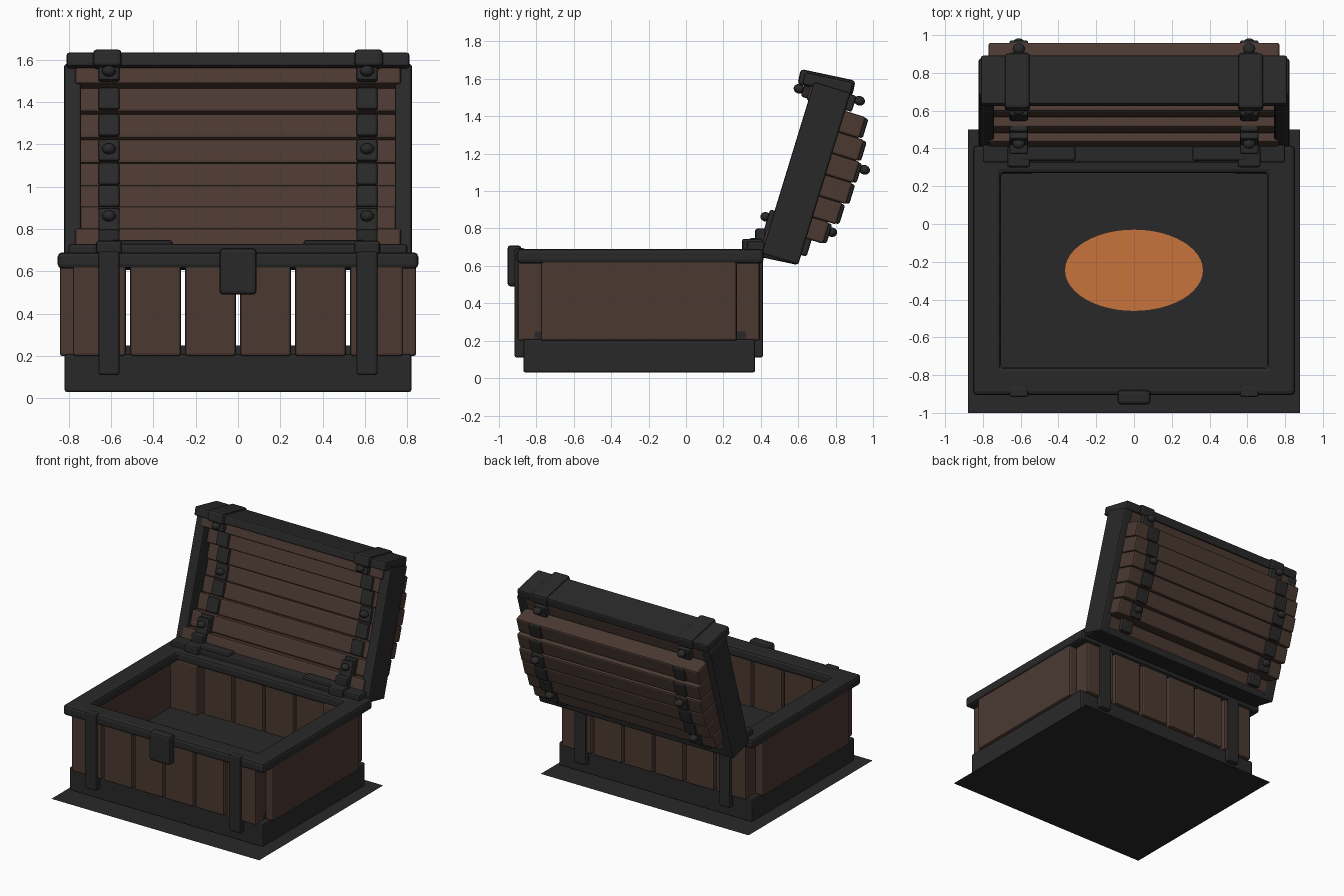
import bpy, bmesh, math
from mathutils import Matrix

if "Cube" in bpy.data.objects:
    bpy.data.objects.remove(bpy.data.objects["Cube"])


def material(name, rgb):
    m = bpy.data.materials.new(name)
    m.diffuse_color = (*rgb, 1)
    m.use_nodes = True
    m.node_tree.nodes["Principled BSDF"].inputs["Base Color"].default_value = m.diffuse_color
    return m


IRON = material("dark_iron", (0.022, 0.022, 0.022))
WOOD = material("brown_wood", (0.070, 0.041, 0.031))
GLOW = material("orange", (0.57, 0.17, 0.046))

# Lid space: y is depth away from the opening, z runs along the open lid
LID = Matrix.Translation((0, 0.405, 0.67)) @ Matrix.Rotation(math.radians(-17), 4, 'X')
WORLD = Matrix.Identity(4)


def finish(name, bm, mat, space=WORLD, bevel=0.0):
    bmesh.ops.recalc_face_normals(bm, faces=bm.faces)
    me = bpy.data.meshes.new(name)
    bm.to_mesh(me)
    bm.free()
    me.materials.append(mat)
    ob = bpy.data.objects.new(name, me)
    ob.matrix_world = space
    bpy.context.collection.objects.link(ob)
    if bevel:
        mod = ob.modifiers.new("bevel", 'BEVEL')
        mod.width = bevel
        mod.segments = 2
    return ob


def box(name, x, y, z, mat, space=WORLD, bevel=0.012, tilt=0.0):
    """Bevelled box from three (low, high) ranges."""
    bm = bmesh.new()
    bmesh.ops.create_cube(bm, size=1)
    bmesh.ops.scale(bm, vec=(x[1] - x[0], y[1] - y[0], z[1] - z[0]), verts=bm.verts)
    bmesh.ops.rotate(bm, matrix=Matrix.Rotation(tilt, 3, 'X'), verts=bm.verts)
    bmesh.ops.translate(bm, vec=((x[0] + x[1]) / 2, (y[0] + y[1]) / 2, (z[0] + z[1]) / 2), verts=bm.verts)
    return finish(name, bm, mat, space, bevel)


def pair(name, x, y, z, mat, **kw):
    """Box mirrored to both sides of x = 0."""
    box(name + "_right", x, y, z, mat, **kw)
    box(name + "_left", (-x[1], -x[0]), y, z, mat, **kw)


def frame(name, outer, inner, y_mid, z, mat, bevel):
    """Rectangular ring; outer and inner are (half x, half y)."""
    bm = bmesh.new()
    loops = []
    for (hx, hy), h in ((outer, z[0]), (outer, z[1]), (inner, z[1]), (inner, z[0])):
        loops.append([bm.verts.new((sx * hx, y_mid + sy * hy, h))
                      for sx, sy in ((-1, -1), (1, -1), (1, 1), (-1, 1))])
    for i in range(4):
        a, b = loops[i], loops[(i + 1) % 4]
        for j in range(4):
            k = (j + 1) % 4
            bm.faces.new((a[j], a[k], b[k], b[j]))
    finish(name, bm, mat, bevel=bevel)


def knob(name, x, v, u):
    bm = bmesh.new()
    bmesh.ops.create_uvsphere(bm, u_segments=16, v_segments=10, radius=0.03)
    bmesh.ops.scale(bm, vec=(1.1, 1, 0.85), verts=bm.verts)
    bmesh.ops.translate(bm, vec=(x, v, u), verts=bm.verts)
    for f in bm.faces:
        f.smooth = True
    finish(name, bm, IRON, LID)


# Ground sheet
bm = bmesh.new()
bmesh.ops.create_grid(bm, x_segments=1, y_segments=1, size=1,
                      matrix=Matrix.Translation((0, -0.25, 0)) @ Matrix.Diagonal((0.88, 0.75, 1, 1)))
finish("ground_sheet", bm, IRON)

# Base, inner floor and the orange disc lying on it
box("base", (-0.82, 0.82), (-0.87, 0.37), (0.03, 0.21), IRON)
box("inner_floor", (-0.78, 0.78), (-0.81, 0.32), (0.19, 0.25), IRON, bevel=0)
bm = bmesh.new()
bmesh.ops.create_circle(bm, cap_ends=True, segments=48, radius=1,
                        matrix=Matrix.Translation((0, -0.245, 0.256)) @ Matrix.Diagonal((0.365, 0.215, 1, 1)))
finish("floor_disc", bm, GLOW)

# Walls: upright planks with thin gaps front and back, side boards set in from the corners
for side, y, outer_y, strap_y in (("front", (-0.90, -0.80), (-0.90, -0.765), (-0.917, -0.86)),
                                  ("back", (0.31, 0.395), (0.265, 0.395), (0.36, 0.412))):
    for i in range(4):
        x = -0.51 + 0.26 * i
        box(f"{side}_plank_{i}", (x, x + 0.24), y, (0.2, 0.63), WOOD)
    pair(f"{side}_outer_plank", (0.53, 0.78), outer_y, (0.2, 0.63), WOOD)
    pair(f"{side}_strap", (0.56, 0.66), strap_y, (0.11, 0.695), IRON)
pair("side_board", (0.755, 0.842), (-0.775, 0.272), (0.2, 0.63), WOOD)

# Rim, latch and hinge bar
frame("rim", (0.852, 0.66), (0.705, 0.515), -0.245, (0.613, 0.69), IRON, 0.02)
box("latch", (-0.088, 0.088), (-0.955, -0.88), (0.49, 0.71), IRON, bevel=0.018)
box("hinge_bar", (-0.80, 0.80), (0.325, 0.42), (0.67, 0.73), IRON)
pair("hinge_plate", (0.31, 0.60), (0.335, 0.41), (0.68, 0.748), IRON)
pair("hinge_knuckle", (0.55, 0.67), (0.30, 0.41), (0.68, 0.745), IRON)
pair("hinge_block", (0.56, 0.66), (0.37, 0.43), (0.70, 0.80), IRON)

# Lid end panels, top cap and hinge-side plate
TILT = math.radians(5)
pair("lid_end", (0.742, 0.822), (0, 0.205), (-0.005, 0.955), IRON, space=LID)
box("lid_cap", (-0.81, 0.81), (-0.06, 0.205), (0.935, 1.003), IRON, LID, tilt=TILT)
box("lid_hinge_plate", (-0.815, 0.815), (0.0, 0.20), (-0.015, 0.045), IRON, LID, tilt=TILT)
pair("lid_cap_strap", (0.55, 0.685), (-0.085, 0.215), (0.93, 1.014), IRON, space=LID, bevel=0.018, tilt=TILT)

# Lid wall planks along the two long edges
box("lid_lower_wall", (-0.77, 0.77), (-0.012, 0.20), (0.04, 0.138), WOOD, LID)
box("lid_upper_wall", (-0.77, 0.77), (-0.012, 0.20), (0.852, 0.95), WOOD, LID)

# Stepped arch of lid planks, each wrapped by a strap segment
for i in range(6):
    u0 = 0.142 + 0.119 * i
    bend = (u0 + 0.06 - 0.53) ** 2
    inner, outer = 0.12 - 0.8 * bend, 0.36 - 0.55 * bend
    box(f"lid_plank_{i}", (-0.77, 0.77), (inner, outer), (u0, u0 + 0.119), WOOD, LID)
    pair(f"lid_strap_{i}", (0.56, 0.66), (inner - 0.022, outer + 0.016), (u0 + 0.005, u0 + 0.114), IRON,
         space=LID)
pair("lid_lower_strap", (0.56, 0.66), (-0.025, 0.235), (0.05, 0.235), IRON, space=LID)
pair("lid_upper_strap", (0.56, 0.66), (-0.045, 0.24), (0.86, 0.95), IRON, space=LID)

# Rivet knobs inside and outside the lid straps
for x in (-0.61, 0.61):
    for v, u in ((-0.035, 0.19), (0.09, 0.56), (-0.065, 0.897), (0.325, 0.215), (0.395, 0.585), (0.262, 0.93)):
        knob("rivet", x, v, u)
